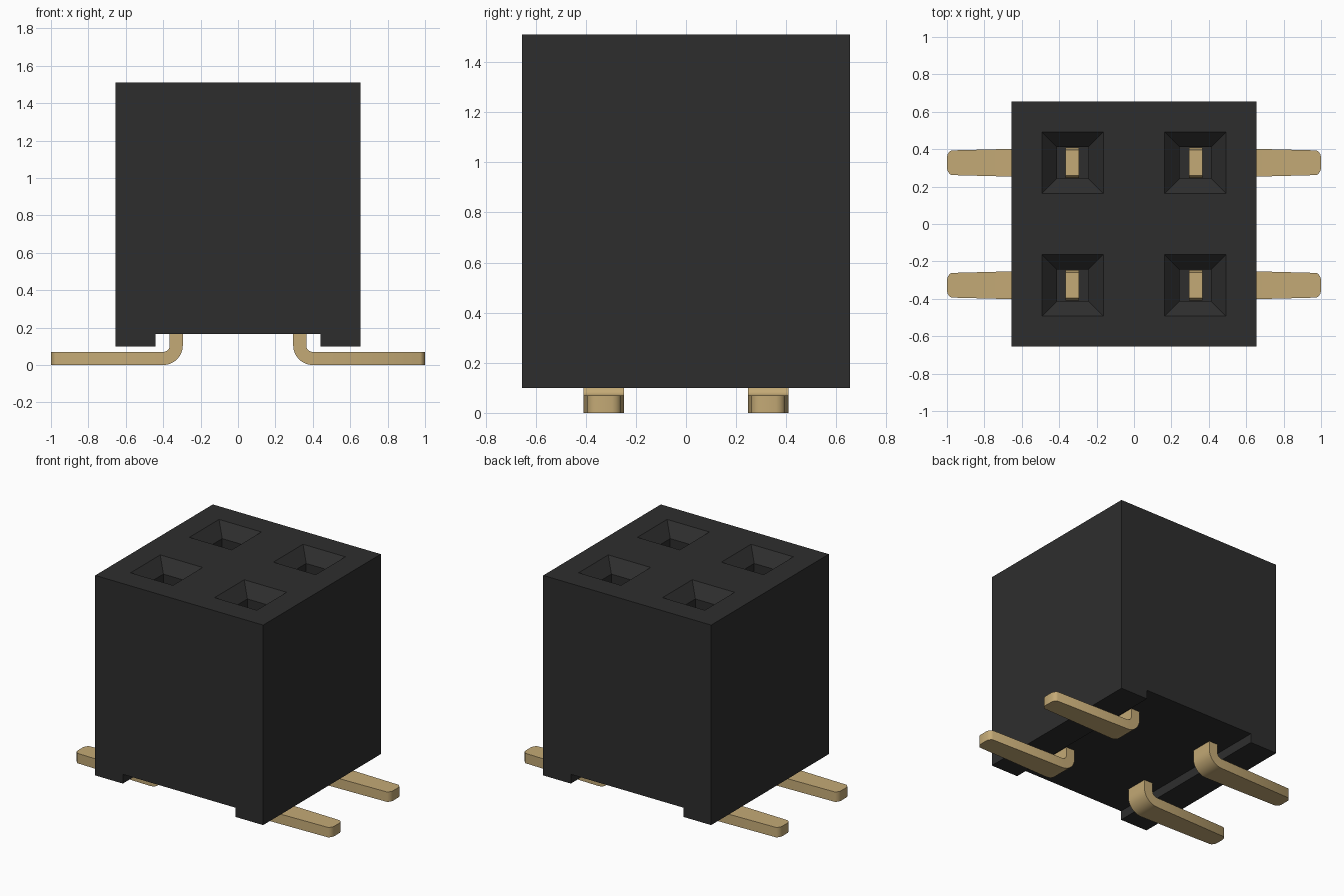
import bpy, bmesh, math
from mathutils import Vector

cube = bpy.data.objects.get("Cube")
if cube:
    bpy.data.objects.remove(cube, do_unlink=True)


def material(name, rgb, rough):
    m = bpy.data.materials.new(name)
    m.use_nodes = True
    m.diffuse_color = (*rgb, 1)
    bsdf = m.node_tree.nodes["Principled BSDF"]
    bsdf.inputs["Base Color"].default_value = (*rgb, 1)
    bsdf.inputs["Roughness"].default_value = rough
    return m


BLACK = material("black plastic", (0.027, 0.027, 0.027), 0.6)
GOLD = material("gold metal", (0.55, 0.40, 0.18), 0.5)


def finish(bm, name, mat):
    bmesh.ops.recalc_face_normals(bm, faces=bm.faces[:])
    me = bpy.data.meshes.new(name)
    bm.to_mesh(me)
    bm.free()
    me.materials.append(mat)
    ob = bpy.data.objects.new(name, me)
    bpy.context.collection.objects.link(ob)
    return ob


# Housing: block with a channel underneath, extruded front to back
HALF, TOP, BASE, CHANNEL = 0.655, 1.51, 0.10, 0.165
profile = [(-HALF, BASE), (-0.44, BASE), (-0.44, CHANNEL), (0.44, CHANNEL),
           (0.44, BASE), (HALF, BASE), (HALF, TOP), (-HALF, TOP)]
bm = bmesh.new()
front = bm.faces.new([bm.verts.new((x, -HALF, z)) for x, z in profile])
ext = bmesh.ops.extrude_face_region(bm, geom=[front], use_keep_orig=True)
bmesh.ops.translate(bm, vec=(0, 2 * HALF, 0),
                    verts=[g for g in ext["geom"] if isinstance(g, bmesh.types.BMVert)])
bmesh.ops.recalc_face_normals(bm, faces=bm.faces[:])

# Quarter the block so each top quad carries one socket
for axis in ((1, 0, 0), (0, 1, 0)):
    bmesh.ops.bisect_plane(bm, geom=bm.verts[:] + bm.edges[:] + bm.faces[:],
                           plane_co=(0, 0, 0), plane_no=axis)
bm.normal_update()
tops = [f for f in bm.faces if f.normal.z > 0.9 and f.calc_center_median().z > 1.5]

# Sockets: rim, sloped funnel, then a straight blind shaft
bmesh.ops.inset_individual(bm, faces=tops, thickness=0.1625, use_even_offset=True)
bmesh.ops.inset_individual(bm, faces=tops, thickness=0.082, depth=-0.082,
                           use_even_offset=True)
shafts = bmesh.ops.extrude_discrete_faces(bm, faces=tops)["faces"]
for f in shafts:
    for v in f.verts:
        v.co.z = 0.25
finish(bm, "housing", BLACK)


# Pins: rectangular section swept down the shaft, round the bend and along the foot
T = 0.035                                   # half thickness
BEND_X, BEND_Z, BEND_R = 0.40, 0.105, 0.07


def pin(name, sx, y):
    # each section: centre x, centre z, thickness direction, half width
    rows = [(0.33, 0.92, 1, 0, 0.068), (0.33, 0.88, 1, 0, 0.081)]
    for i in range(9):
        a = math.pi / 2 * i / 8
        c, s = math.cos(a), math.sin(a)
        rows.append((BEND_X - BEND_R * c, BEND_Z - BEND_R * s, c, s, 0.081))
    rows += [(0.975, T, 0, 1, 0.066), (0.985, T, 0, 1, 0.060),
             (0.995, T, 0, 1, 0.048), (1.0, T, 0, 1, 0.032)]
    bm = bmesh.new()
    rings = []
    for x, z, nx, nz, w in rows:
        rings.append([bm.verts.new((sx * (x + k * T * nx), y + j * w, z + k * T * nz))
                      for k, j in ((-1, -1), (-1, 1), (1, 1), (1, -1))])
    for a, b in zip(rings, rings[1:]):
        for i in range(4):
            n = (i + 1) % 4
            bm.faces.new((a[i], a[n], b[n], b[i]))
    bm.faces.new(rings[0])
    bm.faces.new(rings[-1])
    ob = finish(bm, name, GOLD)
    bpy.ops.object.select_all(action="DESELECT")
    ob.select_set(True)
    bpy.context.view_layer.objects.active = ob
    bpy.ops.object.shade_smooth_by_angle(angle=math.radians(30))


for side, sx in (("left", 1), ("right", -1)):
    for end, y in (("front", -0.3275), ("back", 0.3275)):
        pin(f"{end}_{side}_pin", sx, y)
